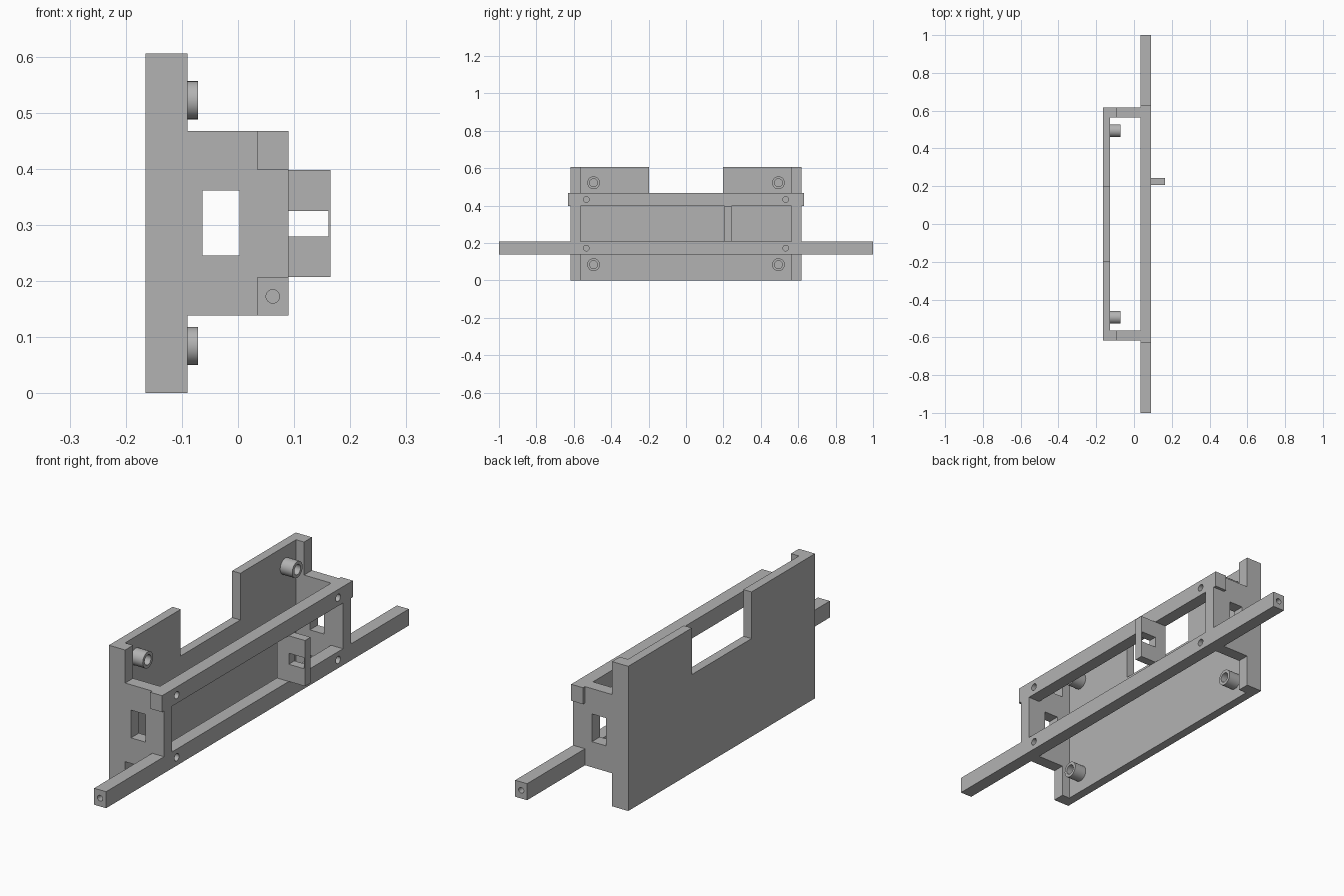
import bpy, bmesh, math
from mathutils import Vector, Matrix

cube = bpy.data.objects.get("Cube")
if cube:
    bpy.data.objects.remove(cube, do_unlink=True)

grey = bpy.data.materials.new("plain grey")
grey.use_nodes = True
grey.diffuse_color = (0.45, 0.45, 0.45, 1)
grey.node_tree.nodes["Principled BSDF"].inputs["Base Color"].default_value = (0.45, 0.45, 0.45, 1)


def finish(name, bm):
    bmesh.ops.recalc_face_normals(bm, faces=bm.faces)
    mesh = bpy.data.meshes.new(name)
    bm.to_mesh(mesh)
    bm.free()
    mesh.materials.append(grey)
    obj = bpy.data.objects.new(name, mesh)
    bpy.context.collection.objects.link(obj)
    return obj


def prism(name, points, offset):
    """Closed outline of 3D points extruded along offset."""
    bm = bmesh.new()
    face = bm.faces.new([bm.verts.new(p) for p in points])
    new = bmesh.ops.extrude_face_region(bm, geom=[face])["geom"]
    moved = [v for v in new if isinstance(v, bmesh.types.BMVert)]
    bmesh.ops.translate(bm, verts=moved, vec=Vector(offset))
    return finish(name, bm)


def box(name, x, y, z):
    pts = [(x[0], y[0], z[0]), (x[1], y[0], z[0]), (x[1], y[0], z[1]), (x[0], y[0], z[1])]
    return prism(name, pts, (0, y[1] - y[0], 0))


def cylinder(name, axis, start, end, radius):
    """Cylinder from start to end, lying along the x or y axis."""
    a, b = Vector(start), Vector(end)
    turn = Matrix.Rotation(math.pi / 2, 4, "Y" if axis == "x" else "X")
    bm = bmesh.new()
    bmesh.ops.create_cone(bm, cap_ends=True, segments=32, radius1=radius, radius2=radius,
                          depth=(b - a).length, matrix=Matrix.Translation((a + b) / 2) @ turn)
    return finish(name, bm)


def cut(obj, cutter):
    """Subtract the cutter, then discard it."""
    cutter.hide_render = True
    mod = obj.modifiers.new("cut", "BOOLEAN")
    mod.operation, mod.solver, mod.object = "DIFFERENCE", "EXACT", cutter
    bpy.context.view_layer.objects.active = obj
    bpy.ops.object.modifier_apply(modifier=mod.name)
    bpy.data.objects.remove(cutter, do_unlink=True)


def smooth(obj):
    bpy.ops.object.select_all(action="DESELECT")
    obj.select_set(True)
    bpy.context.view_layer.objects.active = obj
    bpy.ops.object.shade_smooth_by_angle(angle=math.radians(30))


# Main levels: plate, flange, rail depth, and rail heights
PLATE, INNER, FLANGE = -0.165, -0.127, -0.09
RAIL_X = (0.035, 0.09)
LOW_Z, HIGH_Z = (0.138, 0.207), (0.398, 0.467)
TOP, HALF, WALL = 0.605, 0.617, 0.565

# Back plate with a notch in its upper edge
outline = [(-HALF, 0), (HALF, 0), (HALF, TOP), (0.197, TOP),
           (0.197, 0.41), (-0.197, 0.41), (-0.197, TOP), (-HALF, TOP)]
prism("back_plate", [(PLATE, y, z) for y, z in outline], (INNER - PLATE, 0, 0))

# End walls: full-height flange, arm to the rails, and a square window
side = [(INNER, 0), (FLANGE, 0), (FLANGE, LOW_Z[0]), (RAIL_X[0], LOW_Z[0]),
        (RAIL_X[0], LOW_Z[1]), (RAIL_X[1], LOW_Z[1]), (RAIL_X[1], HIGH_Z[0]),
        (RAIL_X[0], HIGH_Z[0]), (RAIL_X[0], HIGH_Z[1]), (FLANGE, HIGH_Z[1]),
        (FLANGE, TOP), (INNER, TOP)]
for label, s in (("front", -1), ("rear", 1)):
    wall = prism(label + "_end_wall", [(x, s * WALL, z) for x, z in side], (0, s * (HALF - WALL), 0))
    cut(wall, box("window_cutter", (-0.063, 0.003), (s * 0.5, s * 0.7), (0.245, 0.361)))

# Long lower rail and short upper rail, with screw holes across them
for name, half, z in (("lower_rail", 1.0, LOW_Z), ("upper_rail", 0.63, HIGH_Z)):
    rail = box(name, RAIL_X, (-half, half), z)
    mid = (z[0] + z[1]) / 2
    for s in (-1, 1):
        cut(rail, cylinder("hole_cutter", "x", (0, s * 0.533, mid), (0.12, s * 0.533, mid), 0.015))
        if name == "lower_rail":  # blind holes in the rail ends
            cut(rail, cylinder("hole_cutter", "y", (0.062, s * 0.92, mid), (0.062, s * 1.05, mid), 0.012))
    smooth(rail)

# Slotted bracket between the rails
bracket = box("slotted_bracket", (RAIL_X[0], 0.165), (0.207, 0.244), (LOW_Z[1], HIGH_Z[0]))
cut(bracket, box("slot_cutter", (RAIL_X[1], 0.161), (0.15, 0.3), (0.279, 0.325)))

# Hollow screw bosses on the inside of the plate
for height, z in (("lower", 0.084), ("upper", 0.522)):
    for label, s in (("front", -1), ("rear", 1)):
        y = s * 0.494
        boss = cylinder(f"{height}_{label}_boss", "x", (INNER, y, z), (-0.071, y, z), 0.034)
        cut(boss, cylinder("hole_cutter", "x", (INNER - 0.01, y, z), (0, y, z), 0.021))
        smooth(boss)
